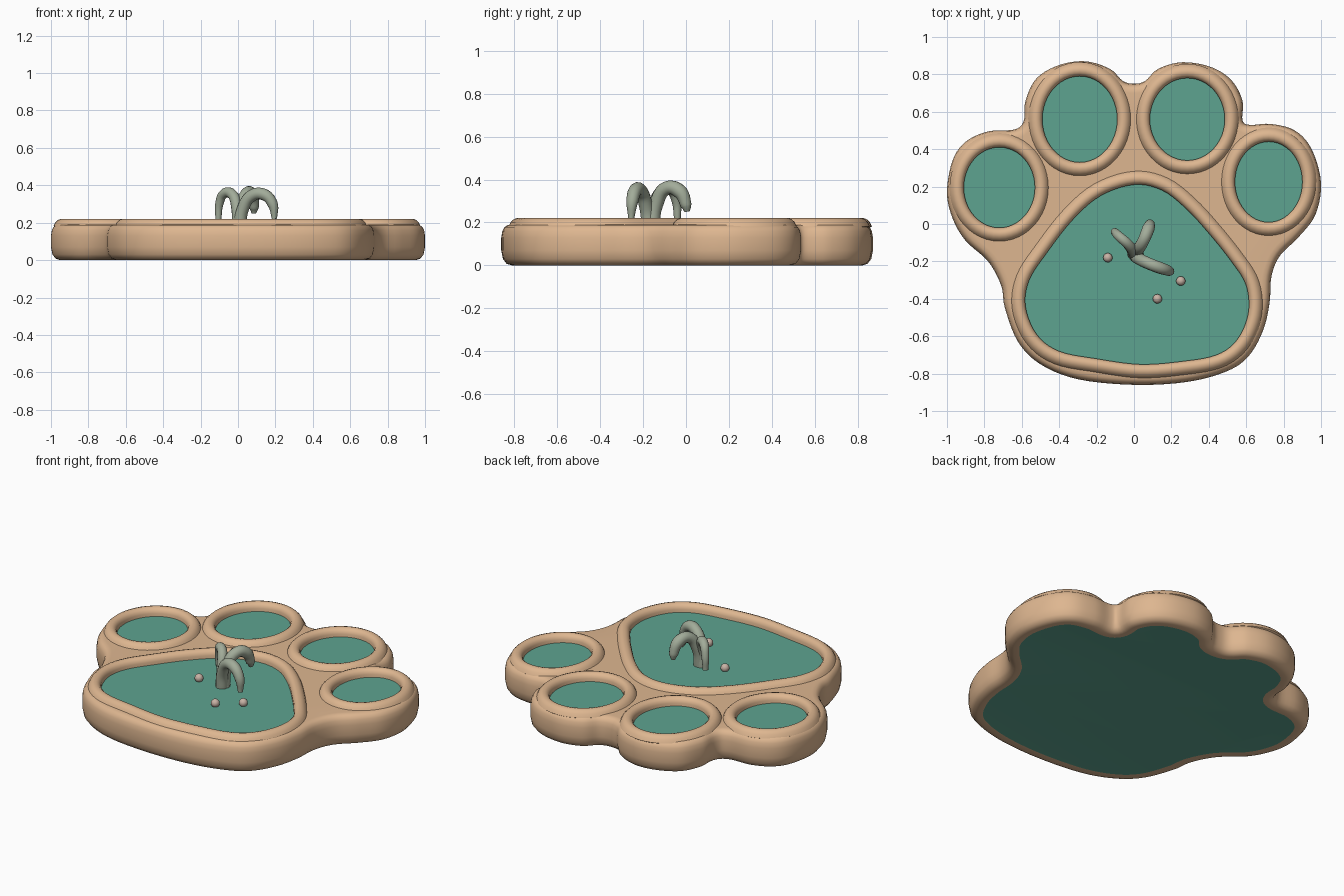
import bpy, bmesh, math
from mathutils import Vector

if "Cube" in bpy.data.objects:
    bpy.data.objects.remove(bpy.data.objects["Cube"])


def material(name, rgb):
    m = bpy.data.materials.new(name)
    m.diffuse_color = (*rgb, 1)
    m.use_nodes = True
    m.node_tree.nodes["Principled BSDF"].inputs["Base Color"].default_value = m.diffuse_color
    return m


TAN = material("tan stone", (0.73, 0.47, 0.28))
TEAL = material("teal water", (0.11, 0.37, 0.28))
SPRAY = material("grey green spray", (0.36, 0.41, 0.32))
DROP = material("pale droplet", (0.58, 0.45, 0.38))


def smooth_loop(pts, steps=5):
    """Closed Catmull-Rom curve through 2D points, returned counter-clockwise."""
    out, n = [], len(pts)
    p = [Vector(q) for q in pts]
    for i in range(n):
        a, b, c, d = p[i - 1], p[i], p[(i + 1) % n], p[(i + 2) % n]
        for s in range(steps):
            t = s / steps
            out.append(0.5 * (2 * b + (c - a) * t + (2 * a - 5 * b + 4 * c - d) * t * t
                              + (3 * b - a - 3 * c + d) * t ** 3))
    area = sum(out[i - 1].x * q.y - q.x * out[i - 1].y for i, q in enumerate(out))
    return out if area > 0 else out[::-1]


def offset(loop, d):
    """Move a counter-clockwise loop outwards by d."""
    res, n = [], len(loop)
    for i, q in enumerate(loop):
        t = (loop[(i + 1) % n] - loop[i - 1]).normalized()
        res.append(q + Vector((t.y, -t.x)) * d)
    return res


def ring(bm, loop, d, z):
    return [bm.verts.new((q.x, q.y, z)) for q in offset(loop, d)]


def bridge(bm, a, b):
    n = len(a)
    for i in range(n):
        j = (i + 1) % n
        bm.faces.new((a[i], a[j], b[j], b[i]))


def finish(bm, name, mats, fix=True):
    if fix:
        bmesh.ops.recalc_face_normals(bm, faces=bm.faces[:])
    me = bpy.data.meshes.new(name)
    bm.to_mesh(me)
    bm.free()
    for m in mats:
        me.materials.append(m)
    ob = bpy.data.objects.new(name, me)
    bpy.context.collection.objects.link(ob)
    bpy.ops.object.select_all(action='DESELECT')
    ob.select_set(True)
    bpy.context.view_layer.objects.active = ob
    bpy.ops.object.shade_smooth_by_angle(angle=math.radians(50))
    return ob


# Paw outline and the five basin outlines
outline = smooth_loop([
    (0, .75), (.06, .765), (.13, .83), (.26, .865), (.41, .84), (.52, .77), (.58, .66),
    (.58, .555), (.62, .53), (.73, .535), (.86, .50), (.95, .40), (1, .22), (.97, .05),
    (.88, -.07), (.78, -.17), (.735, -.28), (.725, -.42), (.69, -.57), (.61, -.71),
    (.49, -.79), (.28, -.845), (0, -.86), (-.3, -.83), (-.5, -.75), (-.62, -.63),
    (-.69, -.45), (-.71, -.33), (-.78, -.2), (-.9, -.09), (-.97, .03), (-1, .17),
    (-.97, .34), (-.9, .44), (-.78, .495), (-.64, .505), (-.59, .55), (-.58, .66),
    (-.52, .78), (-.4, .85), (-.26, .87), (-.13, .83), (-.06, .765)])
pad = smooth_loop([
    (0, .21), (.15, .18), (.28, .08), (.4, -.05), (.52, -.2), (.6, -.33), (.61, -.48),
    (.55, -.62), (.44, -.70), (.25, -.735), (.03, -.75), (-.2, -.72), (-.4, -.68),
    (-.52, -.59), (-.58, -.44), (-.56, -.3), (-.47, -.16), (-.33, .02), (-.18, .15)])
basins = {"pad": pad}
for name, cx, cy, rx, ry in [("left_outer_toe", -.72, .195, .19, .215),
                             ("left_inner_toe", -.29, .56, .2, .23),
                             ("right_inner_toe", .285, .56, .2, .22),
                             ("right_outer_toe", .72, .225, .18, .215)]:
    basins[name] = [Vector((cx + rx * math.cos(a), cy + ry * math.sin(a)))
                    for a in (k * math.tau / 48 for k in range(48))]

# Body: rounded slab with five openings and a teal underside
bm = bmesh.new()
profile = [(-.08, .003), (-.05, 0), (-.025, .008), (-.008, .03), (0, .07), (0, .13),
           (-.005, .16), (-.015, .178), (-.03, .188), (-.05, .19)]
rings = [ring(bm, outline, d, z) for d, z in profile]
for a, b in zip(rings, rings[1:]):
    bridge(bm, a, b)
bm.faces.new(rings[0][::-1]).material_index = 1
edge_loops = [rings[-1]] + [ring(bm, lp, .025, .19) for lp in basins.values()]
edges = []
for lp in edge_loops:
    for i, v in enumerate(lp):
        e = bm.edges.get((lp[i - 1], v)) or bm.edges.new((lp[i - 1], v))
        edges.append(e)
bmesh.ops.triangle_fill(bm, use_beauty=True, use_dissolve=False, edges=edges, normal=(0, 0, 1))
finish(bm, "paw_body", [TAN, TEAL])

# Raised rims and water sheets
rim = [(0, .15), (0, .19), (.006, .206), (.018, .217), (.035, .221), (.052, .215),
       (.066, .202), (.076, .182), (.05, .165)]
for name, lp in basins.items():
    bm = bmesh.new()
    rs = [ring(bm, lp, d, z) for d, z in rim]
    for i in range(len(rs)):
        bridge(bm, rs[i - 1], rs[i])
    finish(bm, name + "_rim", [TAN])
    bm = bmesh.new()
    bm.faces.new(ring(bm, lp, .015, .172))
    finish(bm, name + "_water", [TEAL], fix=False)

# Fountain: three arching jets with tapering thickness (x, y, z, radius)
jets = {
    "back_jet": [(.015, -.16, .16, .036), (.02, -.14, .28, .033), (.05, -.09, .36, .032),
                 (.075, -.03, .345, .034), (.085, 0, .28, .026), (.085, .005, .25, .012)],
    "left_jet": [(0, -.16, .16, .036), (-.005, -.15, .27, .03), (-.035, -.105, .355, .028),
                 (-.075, -.07, .355, .026), (-.1, -.045, .30, .022), (-.105, -.04, .22, .016)],
    "right_jet": [(.01, -.17, .16, .036), (.025, -.185, .27, .033), (.075, -.21, .345, .032),
                  (.14, -.235, .35, .032), (.185, -.25, .30, .028), (.195, -.255, .22, .014)]}
for name, pts in jets.items():
    cu = bpy.data.curves.new(name, 'CURVE')
    cu.dimensions = '3D'
    cu.bevel_depth = 1
    cu.bevel_resolution = 4
    cu.use_fill_caps = True
    cu.materials.append(SPRAY)
    sp = cu.splines.new('BEZIER')
    sp.bezier_points.add(len(pts) - 1)
    sp.resolution_u = 6
    for bp, (x, y, z, r) in zip(sp.bezier_points, pts):
        bp.co, bp.radius = (x, y, z), r
        bp.handle_left_type = bp.handle_right_type = 'AUTO'
    bpy.context.collection.objects.link(bpy.data.objects.new(name, cu))

# Droplets on the water
for i, (x, y) in enumerate([(-.14, -.18), (.25, -.305), (.125, -.4)]):
    bpy.ops.mesh.primitive_uv_sphere_add(segments=16, ring_count=10, radius=.025,
                                         location=(x, y, .188))
    ob = bpy.context.object
    ob.name = f"droplet_{i + 1}"
    ob.data.materials.append(DROP)
    bpy.ops.object.shade_smooth()
